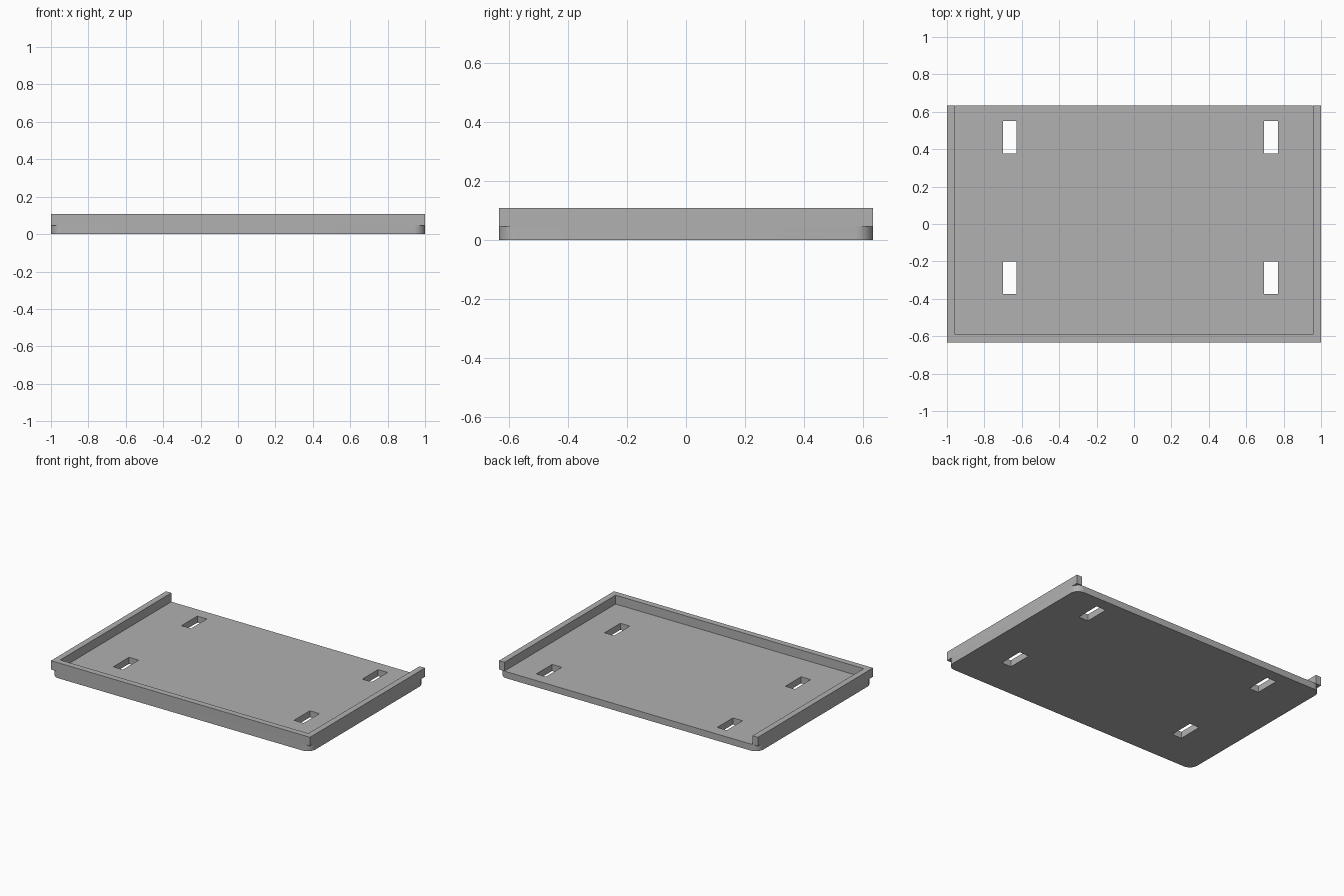
import bpy, bmesh, math

cube = bpy.data.objects.get("Cube")
if cube:
    bpy.data.objects.remove(cube, do_unlink=True)

HX, HY = 1.0, 0.634          # half width and half depth
FLOOR, TOP = 0.046, 0.108    # plate top and rim top
RIM = 0.042                  # rim thickness
RADIUS = 0.06                # plate corner radius

grey = bpy.data.materials.new("plain grey")
grey.use_nodes = True
colour = (0.44, 0.44, 0.44, 1)
grey.diffuse_color = colour
grey.node_tree.nodes["Principled BSDF"].inputs["Base Color"].default_value = colour


def prism(name, outline, z0, z1):
    """Extrude a flat outline from z0 up to z1."""
    bm = bmesh.new()
    face = bm.faces.new([bm.verts.new((x, y, z0)) for x, y in outline])
    ext = bmesh.ops.extrude_face_region(bm, geom=[face])
    verts = [g for g in ext["geom"] if isinstance(g, bmesh.types.BMVert)]
    bmesh.ops.translate(bm, verts=verts, vec=(0, 0, z1 - z0))
    bmesh.ops.recalc_face_normals(bm, faces=bm.faces)
    mesh = bpy.data.meshes.new(name)
    bm.to_mesh(mesh)
    bm.free()
    mesh.materials.append(grey)
    obj = bpy.data.objects.new(name, mesh)
    bpy.context.collection.objects.link(obj)
    return obj


# Base plate with rounded corners
STEPS = 10
outline = []
for i, (sx, sy) in enumerate([(1, 1), (-1, 1), (-1, -1), (1, -1)]):
    for k in range(STEPS + 1):
        a = math.pi / 2 * (i + k / STEPS)
        outline.append((sx * (HX - RADIUS) + RADIUS * math.cos(a),
                        sy * (HY - RADIUS) + RADIUS * math.sin(a)))
plate = prism("base_plate", outline, 0, FLOOR)

# Four rectangular slots through the plate
for x in (-0.664, 0.732):
    for y in (-0.287, 0.465):
        w, d = 0.037, 0.087
        cutter = prism("slot_cutter", [(x - w, y - d), (x + w, y - d),
                                       (x + w, y + d), (x - w, y + d)], -0.1, 0.2)
        cutter.hide_render = True
        cutter.hide_viewport = True
        cutter.display_type = 'WIRE'
        cut = plate.modifiers.new("slot", 'BOOLEAN')
        cut.operation = 'DIFFERENCE'
        cut.solver = 'EXACT'
        cut.object = cutter

# Apply the cuts and remove the cutters
bpy.context.view_layer.update()
evaluated = plate.evaluated_get(bpy.context.evaluated_depsgraph_get())
cut_mesh = bpy.data.meshes.new_from_object(evaluated)
plate.modifiers.clear()
plate.data = cut_mesh
for obj in [o for o in bpy.data.objects if o.name.startswith("slot_cutter")]:
    bpy.data.objects.remove(obj, do_unlink=True)

# Raised rim on the front and both sides, open at the back
ix, iy = HX - RIM, HY - RIM
prism("raised_rim", [(-HX, HY), (-HX, -HY), (HX, -HY), (HX, HY),
                     (ix, HY), (ix, -iy), (-ix, -iy), (-ix, HY)], FLOOR, TOP)

# Smooth the rounded plate corners, keep the rest sharp
bpy.ops.object.select_all(action='DESELECT')
plate.select_set(True)
bpy.context.view_layer.objects.active = plate
bpy.ops.object.shade_smooth_by_angle(angle=math.radians(30))
